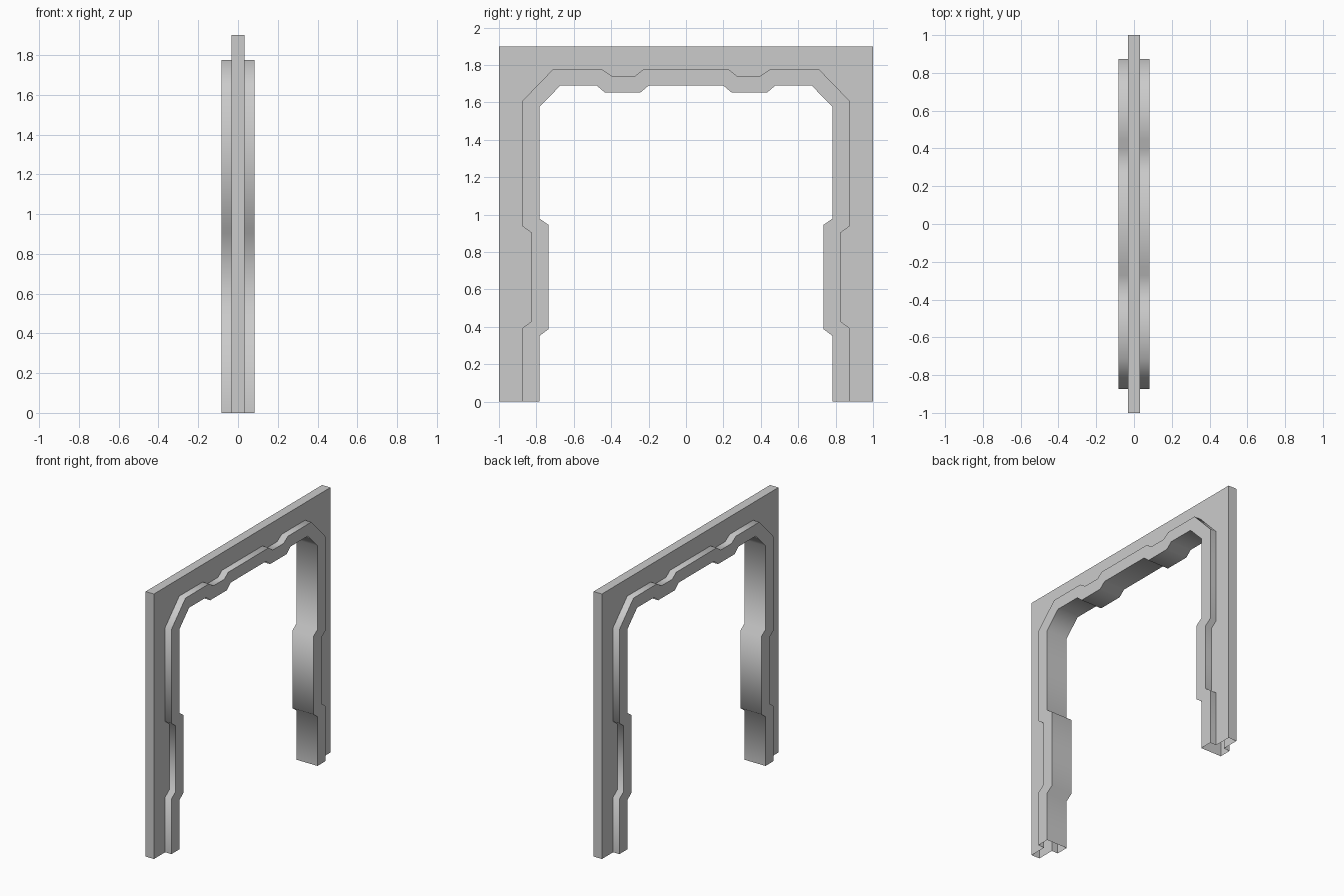
import bpy, bmesh, math

if "Cube" in bpy.data.objects:
    bpy.data.objects.remove(bpy.data.objects["Cube"])

PANEL_X, TRIM_X = 0.033, 0.083

# Half outlines (y, z) from the foot up to the middle of the lintel
TRIM_OUTER = [(.873, 0), (.873, .395), (.825, .43), (.825, .902), (.873, .937),
              (.873, 1.61), (.713, 1.775), (.447, 1.775), (.397, 1.742),
              (.272, 1.742), (.23, 1.775)]
TRIM_INNER = [(.782, 0), (.782, .353), (.735, .388), (.735, .945), (.782, .978),
              (.782, 1.578), (.672, 1.69), (.477, 1.69), (.433, 1.652),
              (.245, 1.652), (.2, 1.69)]
PANEL_EDGE = [(1, 0), (1, 1.9)]


def arch(half):
    """Mirror a half outline into a full foot-to-foot path."""
    return half + [(-y, z) for y, z in reversed(half)]


def row(bm, x, path):
    return [bm.verts.new((x, y, z)) for y, z in path]


def bridge(bm, rows):
    for r, s in zip(rows, rows[1:]):
        for i in range(len(r) - 1):
            bm.faces.new((r[i], s[i], s[i + 1], r[i + 1]))


def finish(bm, name, angle):
    mesh = bpy.data.meshes.new(name)
    bm.to_mesh(mesh)
    bm.free()
    obj = bpy.data.objects.new(name, mesh)
    bpy.context.collection.objects.link(obj)
    bpy.ops.object.select_all(action='DESELECT')
    obj.select_set(True)
    bpy.context.view_layer.objects.active = obj
    bpy.ops.object.shade_smooth_by_angle(angle=math.radians(angle))
    return obj


outer, inner, edge = arch(TRIM_OUTER), arch(TRIM_INNER), arch(PANEL_EDGE)

# Thin wall panel around the opening, open at the feet
bm = bmesh.new()
e1, e2 = row(bm, PANEL_X, edge), row(bm, -PANEL_X, edge)
t1, t2 = row(bm, PANEL_X, outer), row(bm, -PANEL_X, outer)
bm.faces.new(e1 + t1[::-1])
bm.faces.new(t2 + e2[::-1])
bridge(bm, [e1, e2])
finish(bm, "wall_panel", 30)

# Thicker stepped trim lining the doorway, open at the feet
bm = bmesh.new()
section = [(-PANEL_X, outer), (-TRIM_X, outer), (-TRIM_X, inner),
           (TRIM_X, inner), (TRIM_X, outer), (PANEL_X, outer)]
bridge(bm, [row(bm, x, path) for x, path in section])
finish(bm, "door_trim", 60)
